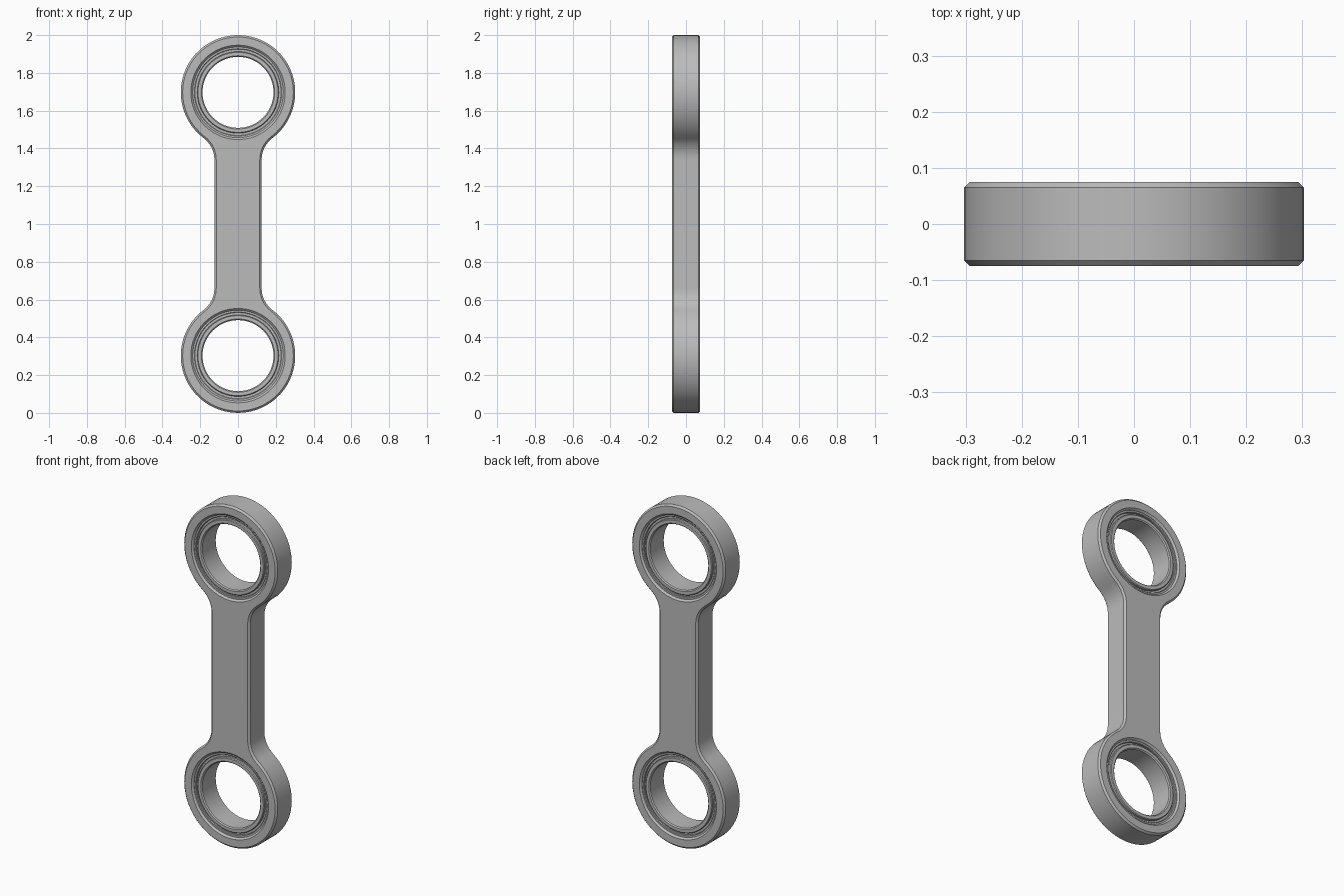
import bpy, bmesh, math

cube = bpy.data.objects.get("Cube")
if cube:
    bpy.data.objects.remove(cube, do_unlink=True)

HEAD_R = 0.303      # radius of the round ends
HALF_W = 0.125      # half width of the shank
FILLET = 0.144      # radius blending shank into ends
HALF_T = 0.075      # half thickness
CHAMFER = 0.01
SEAT_R = 0.24       # bore that holds a bearing
CENTRES = (HEAD_R, 2 - HEAD_R)

steel = bpy.data.materials.new("steel grey")
steel.use_nodes = True
steel.diffuse_color = (0.5, 0.5, 0.5, 1)
steel.node_tree.nodes["Principled BSDF"].inputs["Base Color"].default_value = (0.5, 0.5, 0.5, 1)


def finish(bm, name):
    bmesh.ops.recalc_face_normals(bm, faces=bm.faces)
    mesh = bpy.data.meshes.new(name)
    bm.to_mesh(mesh)
    bm.free()
    mesh.materials.append(steel)
    obj = bpy.data.objects.new(name, mesh)
    bpy.context.collection.objects.link(obj)
    bpy.ops.object.select_all(action="DESELECT")
    obj.select_set(True)
    bpy.context.view_layer.objects.active = obj
    bpy.ops.object.shade_smooth_by_angle(angle=math.radians(25))
    return obj


def arc(cx, cz, r, start, end, n):
    angles = [start + (end - start) * i / n for i in range(n + 1)]
    return [(cx + r * math.cos(a), cz + r * math.sin(a)) for a in angles]


def circle(r, z, n=64):
    return arc(0, z, r, 0, math.tau, n)[:-1]


def outline(inset):
    """Dogbone outline, moved inwards by inset."""
    dx = HALF_W + FILLET
    dz = math.sqrt((HEAD_R + FILLET) ** 2 - dx ** 2)
    a = math.atan2(dz, dx)
    top = CENTRES[1]
    # right half of the upper end: shank, fillet, then round head
    quarter = arc(dx, top - dz, FILLET + inset, math.pi, math.pi - a, 8)
    quarter += arc(0, top, HEAD_R - inset, -a, math.pi / 2, 24)[1:]
    upper = quarter + [(-x, z) for x, z in reversed(quarter[:-1])]
    return upper + [(-x, 2 - z) for x, z in upper]


def loft(bm, rings):
    """Join equal point rings, given as (points, y); return the ring edges."""
    loops = [[bm.verts.new((x, y, z)) for x, z in pts] for pts, y in rings]
    for lo, hi in zip(loops, loops[1:]):
        for i in range(len(lo)):
            j = (i + 1) % len(lo)
            bm.faces.new((lo[i], lo[j], hi[j], hi[i]))
    return [[bm.edges.get((l[i - 1], l[i])) for i in range(len(l))]
            for l in (loops[0], loops[-1])]


# Link plate: chamfered dogbone with two chamfered bores
bm = bmesh.new()
levels = [(CHAMFER, -HALF_T), (0, CHAMFER - HALF_T),
          (0, HALF_T - CHAMFER), (CHAMFER, HALF_T)]
borders = [loft(bm, [(outline(d), y) for d, y in levels])]
for z in CENTRES:
    borders.append(loft(bm, [(circle(SEAT_R + d, z), y) for d, y in levels]))
for side in (0, 1):
    edges = [e for b in borders for e in b[side]]
    bmesh.ops.triangle_fill(bm, use_beauty=True, use_dissolve=False, edges=edges)
finish(bm, "link_plate")


# Bearings: lathed ring with a seal groove between outer and inner race
half = [(0.188, 0.062), (0.194, 0.068), (0.212, 0.068), (0.216, 0.064),
        (0.216, 0.052), (0.228, 0.052), (0.228, 0.06), (0.231, 0.063),
        (SEAT_R, 0.063)]
profile = half + [(r, -y) for r, y in reversed(half)]
for name, z in zip(("lower_bearing", "upper_bearing"), CENTRES):
    bm = bmesh.new()
    loft(bm, [(circle(r, z), y) for r, y in profile + profile[:1]])
    bmesh.ops.remove_doubles(bm, verts=bm.verts, dist=0.0001)
    finish(bm, name)
